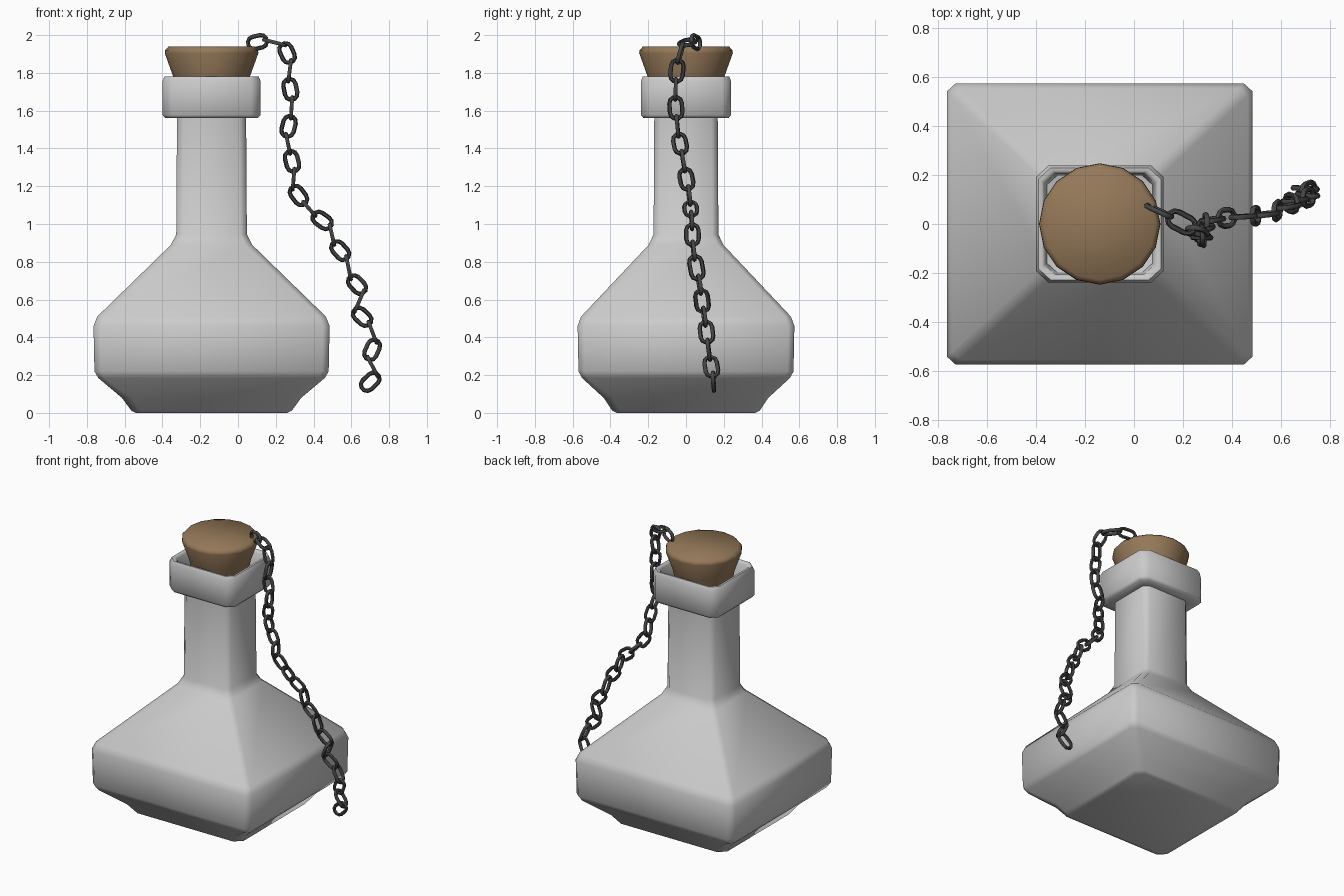
import bpy, bmesh, math
from mathutils import Vector

if "Cube" in bpy.data.objects:
    bpy.data.objects.remove(bpy.data.objects["Cube"])

CX = -0.14          # bottle axis
Y_SCALE = 0.918     # bottle is slightly shallower than wide


def finish(bm, name, color=None, angle=35):
    bmesh.ops.recalc_face_normals(bm, faces=bm.faces)
    me = bpy.data.meshes.new(name)
    bm.to_mesh(me)
    bm.free()
    ob = bpy.data.objects.new(name, me)
    bpy.context.collection.objects.link(ob)
    if color:
        mat = bpy.data.materials.new(name + "_material")
        mat.diffuse_color = (*color, 1)
        mat.use_nodes = True
        mat.node_tree.nodes["Principled BSDF"].inputs["Base Color"].default_value = mat.diffuse_color
        me.materials.append(mat)
    bpy.ops.object.select_all(action='DESELECT')
    ob.select_set(True)
    bpy.context.view_layer.objects.active = ob
    bpy.ops.object.shade_smooth_by_angle(angle=math.radians(angle))
    return ob


def loft(bm, rings):
    """Skin a stack of closed rings and cap both ends."""
    rows = [[bm.verts.new(p) for p in r] for r in rings]
    for a, b in zip(rows, rows[1:]):
        for i in range(len(a)):
            j = (i + 1) % len(a)
            bm.faces.new((a[i], a[j], b[j], b[i]))
    bm.faces.new(rows[0])
    bm.faces.new(rows[-1])


def square_ring(h, z, c):
    """Square of half width h with chamfered corners."""
    k = h - c
    pts = [(h, -k), (h, k), (k, h), (-k, h), (-h, k), (-h, -k), (-k, -h), (k, -h)]
    return [(CX + x, y * Y_SCALE, z) for x, y in pts]


# Bottle: half width, height, corner chamfer
profile = [
    (0.40, 0.0, .045), (0.425, 0.012, .05), (0.475, 0.08, .05),
    (0.60, 0.185, .035), (0.62, 0.22, .035), (0.625, 0.46, .035), (0.605, 0.51, .035),
    (0.215, 0.89, .035), (0.187, 0.945, .035), (0.183, 1.56, .035),
    (0.245, 1.56, .045), (0.26, 1.578, .05), (0.26, 1.755, .05), (0.25, 1.78, .05),
    (0.236, 1.78, .045), (0.225, 1.765, .045), (0.215, 1.64, .04), (0.15, 1.62, .03),
]
bm = bmesh.new()
loft(bm, [square_ring(*p) for p in profile])
finish(bm, "bottle", angle=48)

# Tapered cork stopper
bm = bmesh.new()
N = 16
loft(bm, [[(CX + r * math.cos(2 * math.pi * i / N), r * math.sin(2 * math.pi * i / N), z)
           for i in range(N)]
          for r, z in [(0.165, 1.60), (0.203, 1.78), (0.248, 1.905), (0.246, 1.92), (0.228, 1.94)]])
finish(bm, "cork", (0.30, 0.19, 0.10), 50)


# Chain
def add_link(bm, center, along, across, half_len=0.056, half_wid=0.033, wire=0.0115):
    """Rounded oval ring with a six-sided wire."""
    along = along.normalized()
    across = (across - along * across.dot(along)).normalized()
    normal = along.cross(across)
    r, rows = half_wid, []
    for i in range(12):
        a = math.pi * (i % 6) / 5 + (math.pi if i >= 6 else 0)
        out = along * math.sin(a) + across * math.cos(a)
        shift = (half_len - r) * (1 if i < 6 else -1)
        p = center + along * shift + out * r
        rows.append([bm.verts.new(p + out * wire * math.cos(t) + normal * wire * math.sin(t))
                     for t in (k * math.pi / 3 for k in range(6))])
    for i in range(12):
        a, b = rows[i], rows[(i + 1) % 12]
        for k in range(6):
            m = (k + 1) % 6
            bm.faces.new((a[k], a[m], b[m], b[k]))


# Front-facing links: x, y, z, then direction in x and z
links = [
    (.103, .052, 1.963, 22, 5), (.26, -.03, 1.905, 9, -20),
    (.277, -.055, 1.713, 4, -20), (.268, -.045, 1.517, -5, -20),
    (.286, -.015, 1.332, 5, -20), (.32, .017, 1.151, 12, -16),
    (.446, .030, 1.019, 18, -13), (.541, .040, .859, 16, -18),
    (.63, .072, .679, 16, -17), (.657, .097, .509, 16, -15),
    (.71, .12, .334, -8, -18), (.70, .145, .165, -16, -15),
]
bm = bmesh.new()
Y = Vector((0, 1, 0))
ends = []
for n, (x, y, z, dx, dz) in enumerate(links):
    y0, y1 = links[max(n - 1, 0)][1], links[min(n + 1, len(links) - 1)][1]
    d = Vector((dx, 0, dz)).normalized()
    d.y = (y1 - y0) / 0.39 if n else -0.45
    d.normalize()
    c = Vector((x, y, z))
    add_link(bm, c, d, d.cross(Y))
    ends.append((c - d * 0.05, c + d * 0.05))
# Connecting links turned a quarter
for (_, a), (b, _) in zip(ends, ends[1:]):
    span = b - a
    add_link(bm, (a + b) / 2, span, Y, half_len=span.length / 2 + 0.008)
finish(bm, "chain", (0.06, 0.06, 0.06), 60)
